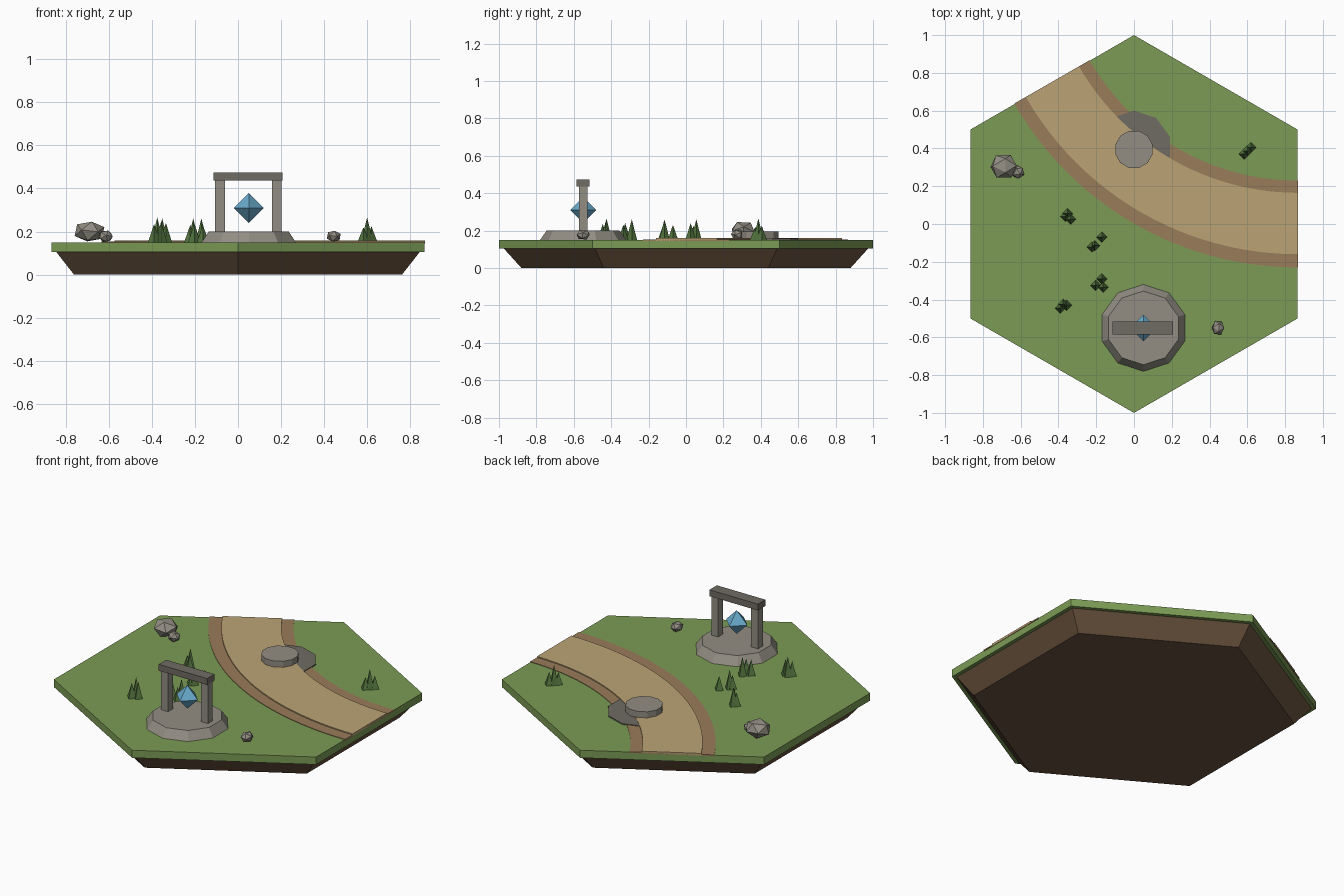
import bpy, bmesh
from math import sin, cos, pi, radians
from mathutils import Matrix

if "Cube" in bpy.data.objects:
    bpy.data.objects.remove(bpy.data.objects["Cube"])


def mat(name, r, g, b):
    m = bpy.data.materials.new(name)
    m.diffuse_color = (r, g, b, 1)
    m.use_nodes = True
    m.node_tree.nodes["Principled BSDF"].inputs["Base Color"].default_value = m.diffuse_color
    return m


GRASS = mat("grass", .20, .33, .09)
SOIL = mat("soil", .15, .09, .05)
SAND = mat("sand", .50, .37, .18)
EDGE = mat("path_edge", .32, .20, .10)
STONE = mat("stone", .29, .27, .23)
DARK = mat("dark_stone", .16, .145, .125)
BLADE = mat("blade", .09, .18, .05)
BLUE = mat("crystal_blue", .14, .40, .60)


def finish(name, bm, m):
    bmesh.ops.recalc_face_normals(bm, faces=bm.faces)
    me = bpy.data.meshes.new(name)
    bm.to_mesh(me)
    bm.free()
    me.materials.append(m)
    ob = bpy.data.objects.new(name, me)
    bpy.context.collection.objects.link(ob)
    return ob


def add_prism(bm, n, x, y, z0, z1, r0, r1, start=90):
    """n-sided frustum; r1 = 0 gives a pointed cone"""
    def ring(z, r):
        return [bm.verts.new((x + r * cos(radians(start) + 2 * pi * i / n),
                              y + r * sin(radians(start) + 2 * pi * i / n), z))
                for i in range(n)]
    a = ring(z0, r0)
    bm.faces.new(a[::-1])
    b = ring(z1, r1) if r1 else [bm.verts.new((x, y, z1))] * n
    for i in range(n):
        j = (i + 1) % n
        bm.faces.new((a[i], a[j], b[j], b[i]) if r1 else (a[i], a[j], b[0]))
    if r1:
        bm.faces.new(b)


def prism(name, m, *args, **kw):
    bm = bmesh.new()
    add_prism(bm, *args, **kw)
    return finish(name, bm, m)


def box(name, m, centre, size):
    bm = bmesh.new()
    bmesh.ops.create_cube(bm, size=1, matrix=Matrix.Translation(centre)
                          @ Matrix.Diagonal((*size, 1)))
    return finish(name, bm, m)


def arc_strip(name, m, r0, r1, z0, z1, n=24):
    """Curved slab joining two hexagon edges, centred where their lines meet"""
    bm = bmesh.new()
    loops = []
    for i in range(n + 1):
        a = radians(209.9 + 60.2 * i / n)
        loops.append([bm.verts.new((.866 + r * cos(a), 1.5 + r * sin(a), z))
                      for r, z in ((r0, z0), (r1, z0), (r1, z1), (r0, z1))])
    for p, q in zip(loops, loops[1:]):
        for k in range(4):
            l = (k + 1) % 4
            bm.faces.new((p[k], p[l], q[l], q[k]))
    bm.faces.new(loops[0])
    bm.faces.new(loops[-1][::-1])
    return finish(name, bm, m)


def rock(name, x, y, z, sx, sy, sz, turn):
    bm = bmesh.new()
    bmesh.ops.create_icosphere(
        bm, subdivisions=1, radius=1,
        matrix=Matrix.Translation((x, y, z)) @ Matrix.Diagonal((sx, sy, sz, 1))
        @ Matrix.Rotation(turn, 4, 'Z') @ Matrix.Rotation(.5, 4, 'X'))
    return finish(name, bm, STONE)


# Hexagonal tile
prism("soil_base", SOIL, 6, 0, 0, 0, .105, .88, .975)
prism("grass_slab", GRASS, 6, 0, 0, .105, .15, 1, 1)

# Curved path with borders
arc_strip("path_border", EDGE, 1.27, 1.73, .145, .153)
arc_strip("path", SAND, 1.335, 1.66, .145, .159)

# Stone discs on the path
prism("path_disc_lower", DARK, 10, 0, .4, .145, .157, .2, .2)
prism("path_disc_upper", STONE, 12, 0, .395, .157, .195, .102, .102, start=75)

# Shrine: plinth, two posts, lintel, crystal
CX, CY = .05, -.55
prism("shrine_plinth", STONE, 10, CX, CY, .15, .2, .23, .195)
for side, name in ((-1, "left_post"), (1, "right_post")):
    box(name, STONE, (CX - .002 + side * .132, CY, .318), (.045, .045, .24))
box("lintel", DARK, (CX - .004, CY, .455), (.32, .07, .038))
bm = bmesh.new()
tips = [bm.verts.new((CX, CY, .31 + s * .07)) for s in (-1, 1)]
waist = [bm.verts.new((CX + .07 * cos(i * pi / 2), CY + .07 * sin(i * pi / 2), .31))
         for i in range(4)]
for i in range(4):
    for t in tips:
        bm.faces.new((waist[i], waist[(i + 1) % 4], t))
finish("crystal", bm, BLUE)

# Rocks
rock("large_rock", -.69, .305, .20, .075, .07, .052, .3)
rock("small_rock", -.615, .275, .178, .036, .036, .03, .9)
rock("lone_rock", .445, -.55, .178, .035, .04, .029, .2)

# Grass tufts: three four-sided blades each (x, y, height)
tufts = [
    [(.60, .387, .115), (.62, .405, .075), (.583, .37, .07)],
    [(-.352, .055, .11), (-.335, .025, .09), (-.362, .04, .075)],
    [(-.208, -.115, .11), (-.222, -.122, .08), (-.17, -.07, .08)],
    [(-.17, -.29, .11), (-.203, -.325, .09), (-.163, -.335, .08)],
    [(-.375, -.425, .115), (-.39, -.445, .085), (-.357, -.43, .095)],
]
for i, blades in enumerate(tufts):
    bm = bmesh.new()
    for x, y, h in blades:
        add_prism(bm, 4, x, y, .148, .15 + h, .029, 0)
    finish(f"grass_tuft_{i + 1}", bm, BLADE)
